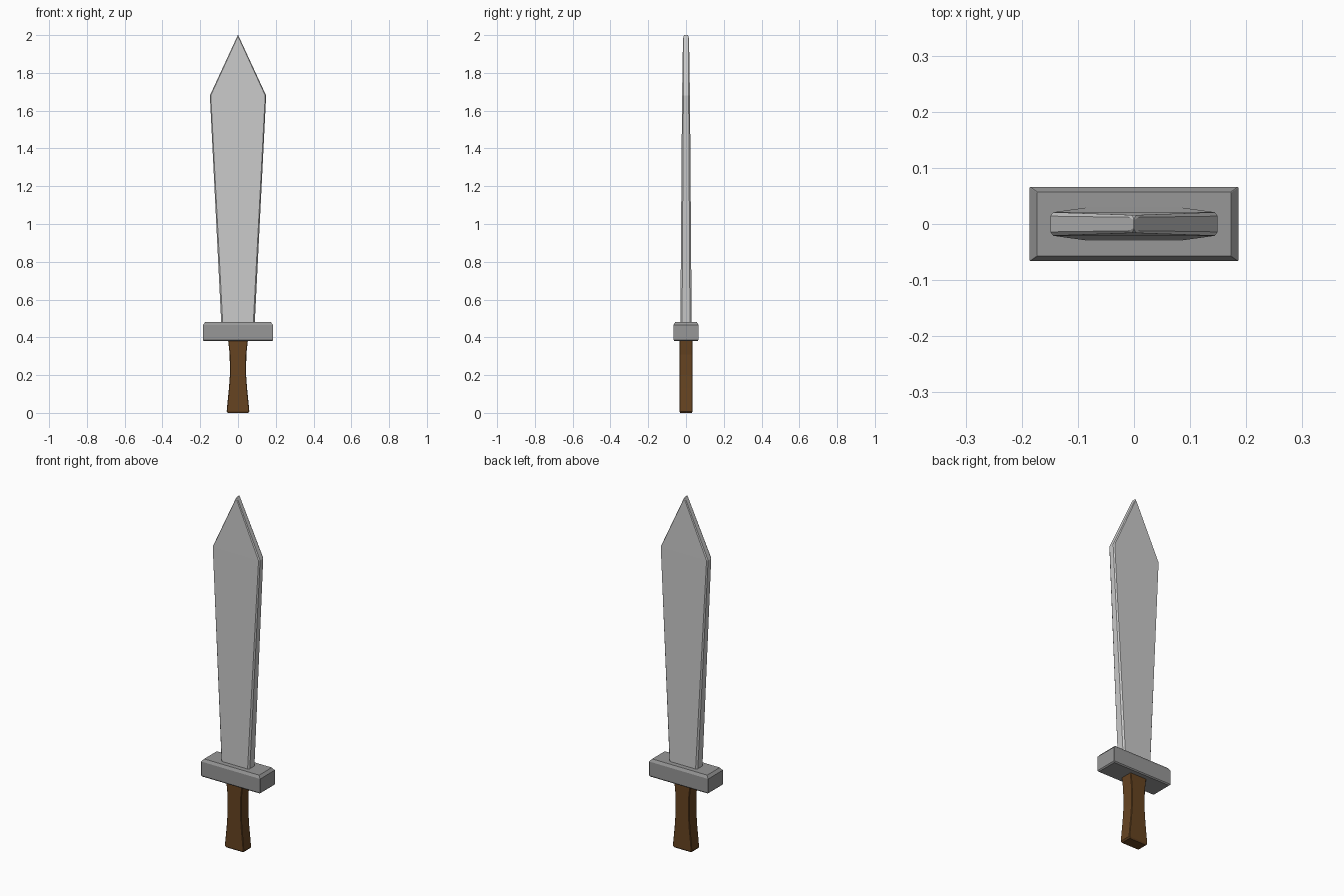
import bpy
import bmesh

cube = bpy.data.objects.get("Cube")
if cube:
    bpy.data.objects.remove(cube, do_unlink=True)


def material(name, rgb):
    mat = bpy.data.materials.new(name)
    mat.use_nodes = True
    mat.diffuse_color = (*rgb, 1)
    mat.node_tree.nodes["Principled BSDF"].inputs["Base Color"].default_value = (*rgb, 1)
    return mat


def section(w, d, bx, by):
    """Rectangle of half width w and half depth d with chamfered corners."""
    corner = [(w, d - by), (w - bx, d)]
    left = [(-x, y) for x, y in reversed(corner)]
    upper = corner + left
    return upper + [(-x, -y) for x, y in upper]


def loft(name, rings, mat):
    """Skin a stack of (z, half width, half depth, chamfer x, chamfer y)."""
    bm = bmesh.new()
    loops = [[bm.verts.new((x, y, z)) for x, y in section(*size)]
             for z, *size in rings]
    for low, high in zip(loops, loops[1:]):
        for i in range(len(low)):
            j = (i + 1) % len(low)
            bm.faces.new((low[i], low[j], high[j], high[i]))
    bm.faces.new(loops[0][::-1])
    bm.faces.new(loops[-1])
    bmesh.ops.recalc_face_normals(bm, faces=bm.faces)
    mesh = bpy.data.meshes.new(name)
    bm.to_mesh(mesh)
    bm.free()
    mesh.materials.append(mat)
    obj = bpy.data.objects.new(name, mesh)
    bpy.context.collection.objects.link(obj)
    return obj


steel = material("pale steel", (0.59, 0.59, 0.59))
iron = material("grey iron", (0.31, 0.31, 0.31))
wood = material("brown wood", (0.133, 0.057, 0.015))

# Blade: widens and thins towards the shoulder, then narrows to a point
loft("blade", [
    (0.46, 0.088, 0.03, 0.008, 0.009),
    (1.68, 0.149, 0.021, 0.005, 0.007),
    (1.985, 0.008, 0.016, 0.004, 0.004),
    (2.0, 0.001, 0.01, 0.0005, 0.003),
], steel)

# Crossguard: block with a chamfered top rim and a finer bottom rim
loft("crossguard", [
    (0.38, 0.18, 0.061, 0.001, 0.001),
    (0.386, 0.186, 0.066, 0.001, 0.001),
    (0.466, 0.186, 0.066, 0.001, 0.001),
    (0.481, 0.173, 0.057, 0.001, 0.001),
], iron)

# Grip: waisted in width, constant depth, flared at the foot
loft("grip", [
    (0.0, 0.054, 0.03, 0.003, 0.003),
    (0.008, 0.06, 0.035, 0.003, 0.003),
    (0.03, 0.058, 0.035, 0.003, 0.003),
    (0.13, 0.048, 0.035, 0.003, 0.003),
    (0.2, 0.043, 0.035, 0.003, 0.003),
    (0.31, 0.044, 0.035, 0.003, 0.003),
    (0.39, 0.053, 0.035, 0.003, 0.003),
], wood)
